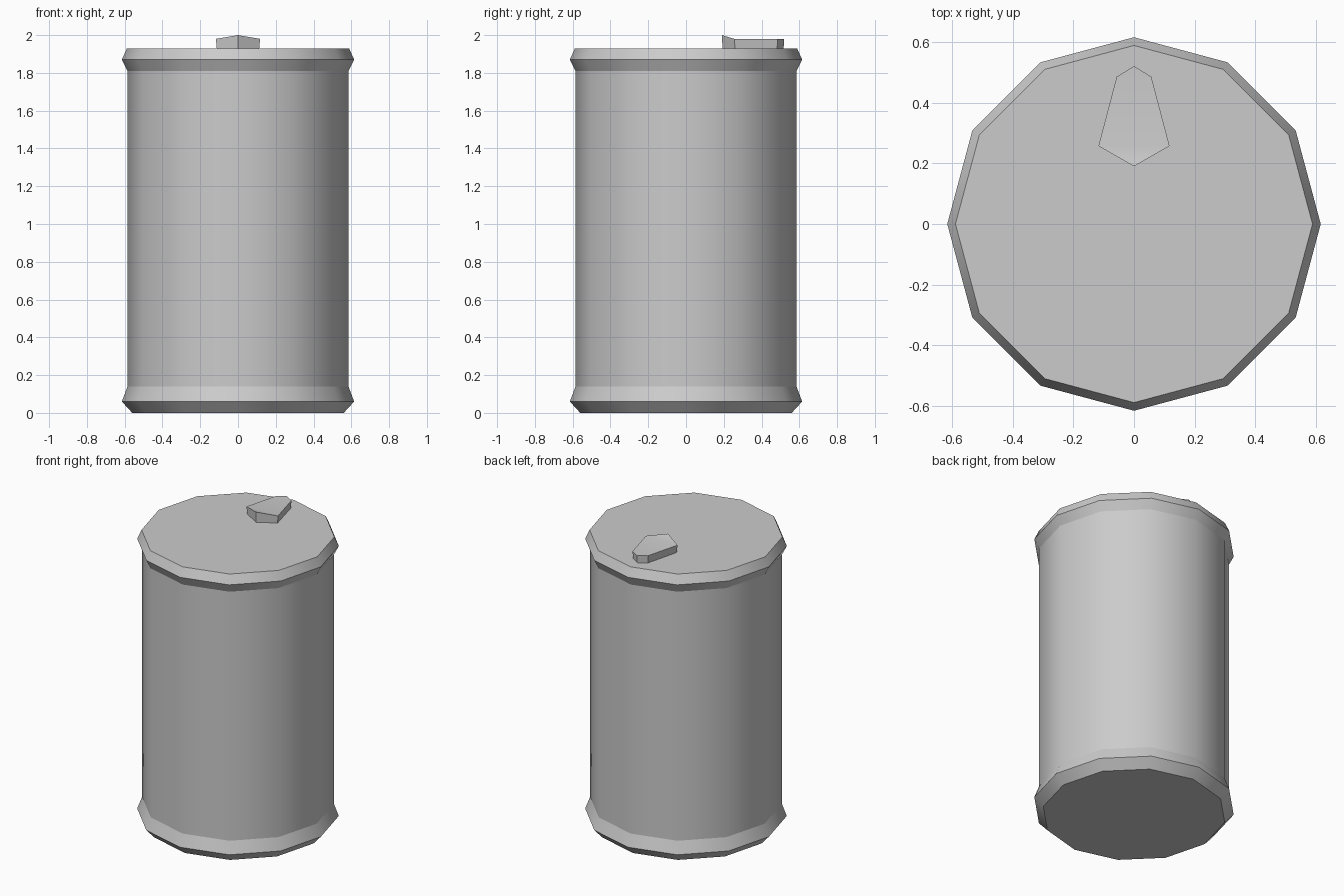
import bpy
import bmesh
from math import sin, cos, pi

cube = bpy.data.objects.get("Cube")
if cube:
    bpy.data.objects.remove(cube, do_unlink=True)

SIDES = 12

metal = bpy.data.materials.new("grey_metal")
metal.use_nodes = True
GREY = (0.6, 0.6, 0.6, 1)
metal.diffuse_color = GREY
metal.node_tree.nodes["Principled BSDF"].inputs["Base Color"].default_value = GREY


def finish(name, bm):
    """Turn a bmesh into a named object with the metal material."""
    bmesh.ops.recalc_face_normals(bm, faces=bm.faces)
    mesh = bpy.data.meshes.new(name)
    bm.to_mesh(mesh)
    bm.free()
    mesh.materials.append(metal)
    obj = bpy.data.objects.new(name, mesh)
    bpy.context.collection.objects.link(obj)
    return obj


# Can: profile of (radius, height) rings, smooth around, crisp between rings
profile = [(0.56, 0), (0.615, 0.06), (0.585, 0.14),
           (0.585, 1.81), (0.615, 1.87), (0.588, 1.93)]
bm = bmesh.new()
rings = [[bm.verts.new((r * cos(2 * pi * i / SIDES), r * sin(2 * pi * i / SIDES), z))
          for i in range(SIDES)] for r, z in profile]
for low, high in zip(rings, rings[1:]):
    for i in range(SIDES):
        j = (i + 1) % SIDES
        bm.faces.new((low[i], low[j], high[j], high[i])).smooth = True
bm.faces.new(rings[0])
bm.faces.new(rings[-1])
for edge in bm.edges:
    a, b = edge.verts
    edge.smooth = abs(a.co.z - b.co.z) > 0.001
finish("can_body", bm)

# Pull tab: kite-like plate on the lid, its inner tip raised
outline = [(0, 0.19), (0.117, 0.257), (0.057, 0.485),
           (0, 0.52), (-0.057, 0.485), (-0.117, 0.257)]
bm = bmesh.new()
base = [bm.verts.new((x * 0.96, 0.35 + (y - 0.35) * 0.98, 1.93)) for x, y in outline]
top = [bm.verts.new((x, y, 2.0 if k == 0 else 1.98)) for k, (x, y) in enumerate(outline)]
for i in range(len(outline)):
    j = (i + 1) % len(outline)
    bm.faces.new((base[i], base[j], top[j], top[i]))
bm.faces.new((top[0], top[1], top[5]))
bm.faces.new(top[1:])
bm.faces.new(base)
for face in bm.faces:
    face.smooth = abs(face.normal.z) > 0.5
tab = finish("pull_tab", bm)
for obj in bpy.context.selected_objects:
    obj.select_set(False)
tab.select_set(True)
bpy.context.view_layer.objects.active = tab
bpy.ops.object.shade_smooth_by_angle(angle=pi / 6)
